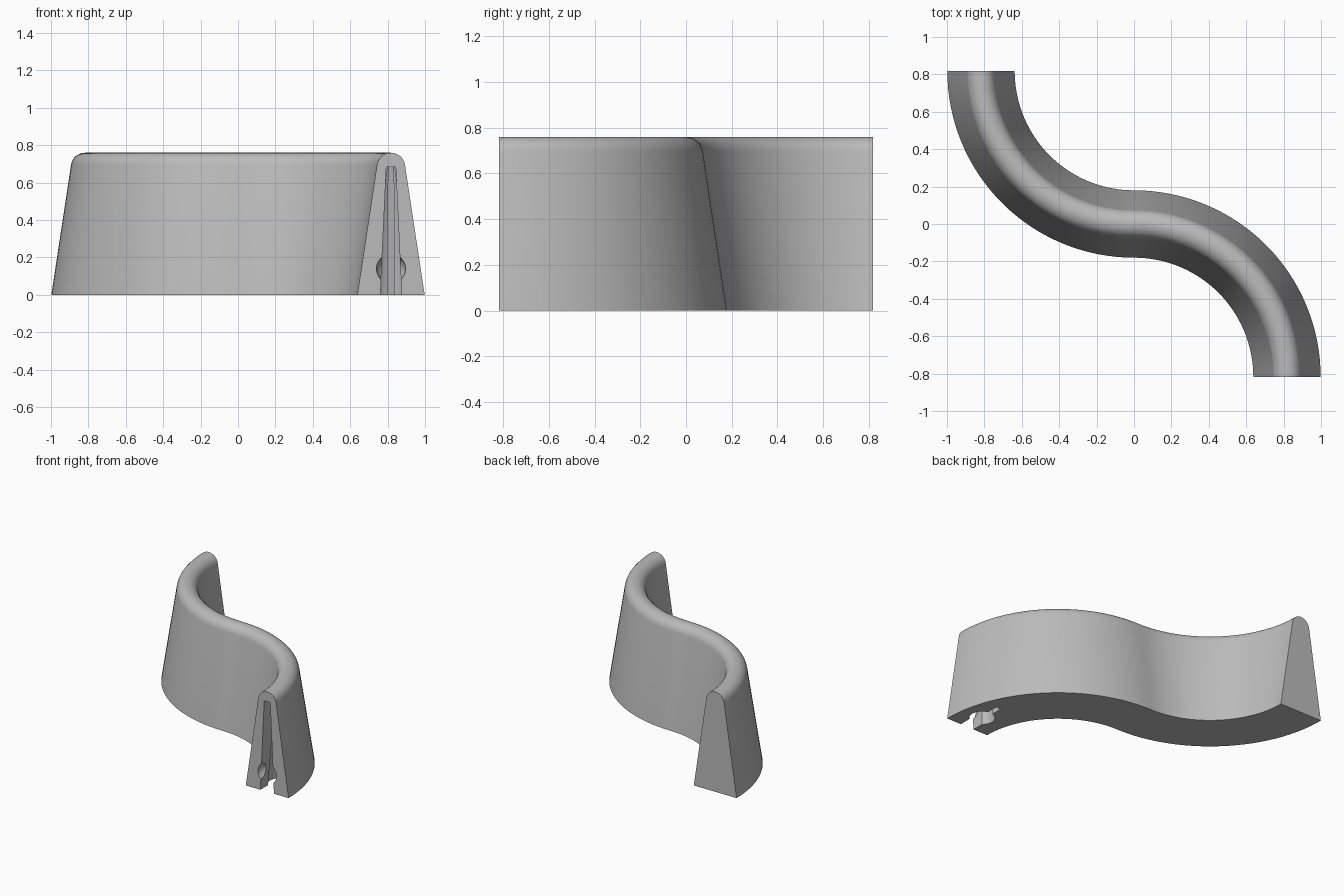
import bpy, bmesh, math
from mathutils import Matrix, Vector

if "Cube" in bpy.data.objects:
    bpy.data.objects.remove(bpy.data.objects["Cube"])

RADIUS = 0.818      # centre line of each quarter bend
HALF = 0.18         # half width at the foot
ROUND = 0.0755      # radius of the rounded top
HEIGHT = 0.76
ROOF = 0.685        # top of the end sockets
STEPS = 32

grey = bpy.data.materials.new("light grey")
grey.use_nodes = True
grey.diffuse_color = (0.5, 0.5, 0.5, 1)
grey.node_tree.nodes["Principled BSDF"].inputs["Base Color"].default_value = (0.5, 0.5, 0.5, 1)


def make_object(name, bm):
    bmesh.ops.recalc_face_normals(bm, faces=bm.faces)
    mesh = bpy.data.meshes.new(name)
    bm.to_mesh(mesh)
    bm.free()
    mesh.materials.append(grey)
    obj = bpy.data.objects.new(name, mesh)
    bpy.context.collection.objects.link(obj)
    return obj


# Cross-section: sloped sides with a rounded top
tilt = math.radians(8.7)
profile = [(HALF, 0)]
for i in range(17):
    a = tilt + (math.pi - 2 * tilt) * i / 16
    profile.append((ROUND * math.cos(a), HEIGHT - ROUND + ROUND * math.sin(a)))
profile.append((-HALF, 0))

# S-shaped centre line as points with sideways directions
path = []
for i in range(STEPS + 1):
    a = math.pi / 2 * i / STEPS
    side = Vector((-math.cos(a), -math.sin(a), 0))
    path.append((Vector((0, RADIUS, 0)) + side * RADIUS, side))
for i in range(1, STEPS + 1):
    a = math.pi / 2 * (1 - i / STEPS)
    out = Vector((math.cos(a), math.sin(a), 0))
    path.append((Vector((0, -RADIUS, 0)) + out * RADIUS, -out))

# Curved wall swept along the centre line
bm = bmesh.new()
rings = [[bm.verts.new(p + s * u + Vector((0, 0, z))) for u, z in profile] for p, s in path]
n = len(profile)
for r0, r1 in zip(rings, rings[1:]):
    for j in range(n):
        k = (j + 1) % n
        bm.faces.new((r0[j], r0[k], r1[k], r1[j]))
bm.faces.new(rings[0])
bm.faces.new(rings[-1])
wall = make_object("curved_wall", bm)


def wedge(half_foot, half_top, deep_foot, deep_top):
    """Tapered slot running inwards from the end face."""
    bm = bmesh.new()
    bmesh.ops.create_cube(bm, size=2)
    for v in bm.verts:
        top = v.co.z > 0
        inner = v.co.y > 0
        v.co.x *= half_top if top else half_foot
        v.co.y = (deep_top if top else deep_foot) if inner else -0.1
        v.co.z = ROOF if top else -0.02
    return bm


def socket_cone():
    bm = bmesh.new()
    bmesh.ops.create_cone(bm, cap_ends=True, segments=32, radius1=0.092, radius2=0.035,
                          depth=ROOF + 0.03,
                          matrix=Matrix.Translation((0, 0.16, (ROOF - 0.034) / 2)))
    return bm


def socket_ball():
    bm = bmesh.new()
    bmesh.ops.create_uvsphere(bm, u_segments=32, v_segments=16, radius=0.078,
                              matrix=Matrix.Translation((0, 0, 0.14)))
    return bm


# Sockets cut into both ends
makers = {
    "entry_slot": lambda: wedge(0.058, 0.025, 0.13, 0.13),
    "relief_slot": lambda: wedge(0.02, 0.014, 0.34, 0.22),
    "round_pocket": socket_cone,
    "ball_recess": socket_ball,
}
cutters = []
for end, turn in (("front", 0), ("back", math.pi)):
    place = Matrix.Rotation(turn, 4, "Z") @ Matrix.Translation((RADIUS, -RADIUS, 0))
    for name, maker in makers.items():
        bm = maker()
        bm.transform(place)
        cutter = make_object(end + "_" + name + "_cutter", bm)
        cutter.hide_render = True
        cutters.append(cutter)
        mod = wall.modifiers.new(cutter.name, "BOOLEAN")
        mod.operation = "DIFFERENCE"
        mod.solver = "EXACT"
        mod.object = cutter

# Apply the cuts, then remove the cutters
for obj in bpy.context.selected_objects:
    obj.select_set(False)
bpy.context.view_layer.objects.active = wall
wall.select_set(True)
for mod in list(wall.modifiers):
    bpy.ops.object.modifier_apply(modifier=mod.name)
for cutter in cutters:
    bpy.data.objects.remove(cutter)

bpy.ops.object.shade_smooth_by_angle(angle=math.radians(30))
